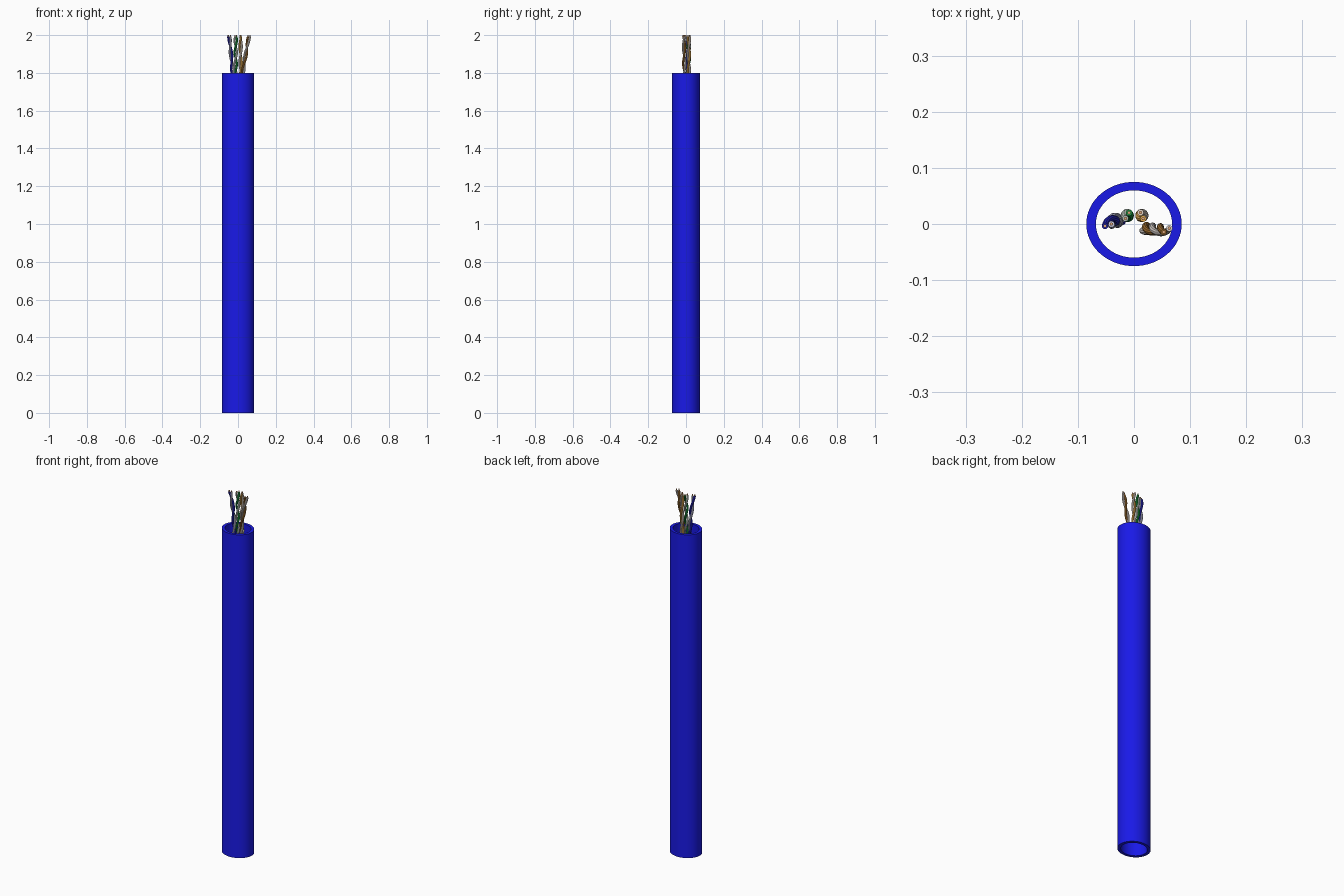
import bpy, bmesh
from math import sin, cos, pi

if "Cube" in bpy.data.objects:
    bpy.data.objects.remove(bpy.data.objects["Cube"])


def material(name, rgb):
    m = bpy.data.materials.new(name)
    m.diffuse_color = (*rgb, 1)
    m.use_nodes = True
    m.node_tree.nodes["Principled BSDF"].inputs["Base Color"].default_value = m.diffuse_color
    return m


def finish(obj):
    bpy.ops.object.select_all(action='DESELECT')
    obj.select_set(True)
    bpy.context.view_layer.objects.active = obj
    bpy.ops.object.shade_smooth_by_angle(angle=0.6)


# Oval hollow jacket, open at both ends
def jacket(mat, n=64):
    bm = bmesh.new()
    profile = [(.085, .075, 0), (.085, .075, 1.8), (.068, .06, 1.8), (.068, .06, 0)]
    rings = [[bm.verts.new((rx * cos(2 * pi * i / n), ry * sin(2 * pi * i / n), z))
              for i in range(n)] for rx, ry, z in profile]
    for a, b in zip(rings, rings[1:] + rings[:1]):
        for i in range(n):
            j = (i + 1) % n
            bm.faces.new((a[i], a[j], b[j], b[i]))
    bmesh.ops.recalc_face_normals(bm, faces=bm.faces)
    me = bpy.data.meshes.new("jacket")
    bm.to_mesh(me)
    bm.free()
    me.materials.append(mat)
    obj = bpy.data.objects.new("jacket", me)
    bpy.context.collection.objects.link(obj)
    finish(obj)


# Round capped tube following a path
def tube(name, pts, radius, mat):
    cu = bpy.data.curves.new(name, 'CURVE')
    cu.dimensions = '3D'
    cu.bevel_depth = radius
    cu.bevel_resolution = 3
    cu.use_fill_caps = True
    sp = cu.splines.new('POLY')
    sp.points.add(len(pts) - 1)
    for p, co in zip(sp.points, pts):
        p.co = (*co, 1)
    cu.materials.append(mat)
    obj = bpy.data.objects.new(name, cu)
    bpy.context.collection.objects.link(obj)
    bpy.ops.object.select_all(action='DESELECT')
    obj.select_set(True)
    bpy.context.view_layer.objects.active = obj
    bpy.ops.object.convert(target='MESH')
    finish(bpy.context.object)


# Two wires twisted around a leaning centre line, with bare copper tips
def twisted_pair(name, base, tip, bow, turns, phase, mats):
    z0, z1, steps, r = 1.74, 1.992, 48, .006
    for k, (kind, mat) in enumerate(zip(("solid", "pale"), mats)):
        pts = []
        for i in range(steps + 1):
            t = i / steps
            a = phase + 2 * pi * turns * t + k * pi
            s = t ** 1.3
            pts.append((base[0] + (tip[0] - base[0]) * s + r * cos(a),
                        base[1] + (tip[1] - base[1]) * s + bow * sin(pi * t) + r * sin(a),
                        z0 + (z1 - z0) * t))
        tube(f"{name}_{kind}_wire", pts, .0058, mat)
        x, y, z = pts[-1]
        tube(f"{name}_{kind}_core", [(x, y, z - .01), (x, y, 2.0)], .003, copper)


copper = material("copper", (.75, .4, .2))
white = (.8, .8, .8)
jacket(material("jacket_blue", (.01, .01, .8)))

pairs = [
    ("blue", (.02, .02, .6), (-.026, .002), (-.046, -.002), .008, 1.5, .3),
    ("green", (.01, .3, .05), (-.012, .015), (-.012, .015), 0, 2, 1.0),
    ("orange", (.8, .42, .08), (.014, .015), (.014, .015), 0, 1.5, 2.0),
    ("brown", (.36, .16, .03), (.02, -.008), (.058, -.011), 0, 1.5, .6),
]
for name, rgb, base, tip, bow, turns, phase in pairs:
    pale = tuple(.72 * w + .28 * c for w, c in zip(white, rgb))
    twisted_pair(name, base, tip, bow, turns, phase,
                 (material(name, rgb), material("pale_" + name, pale)))
